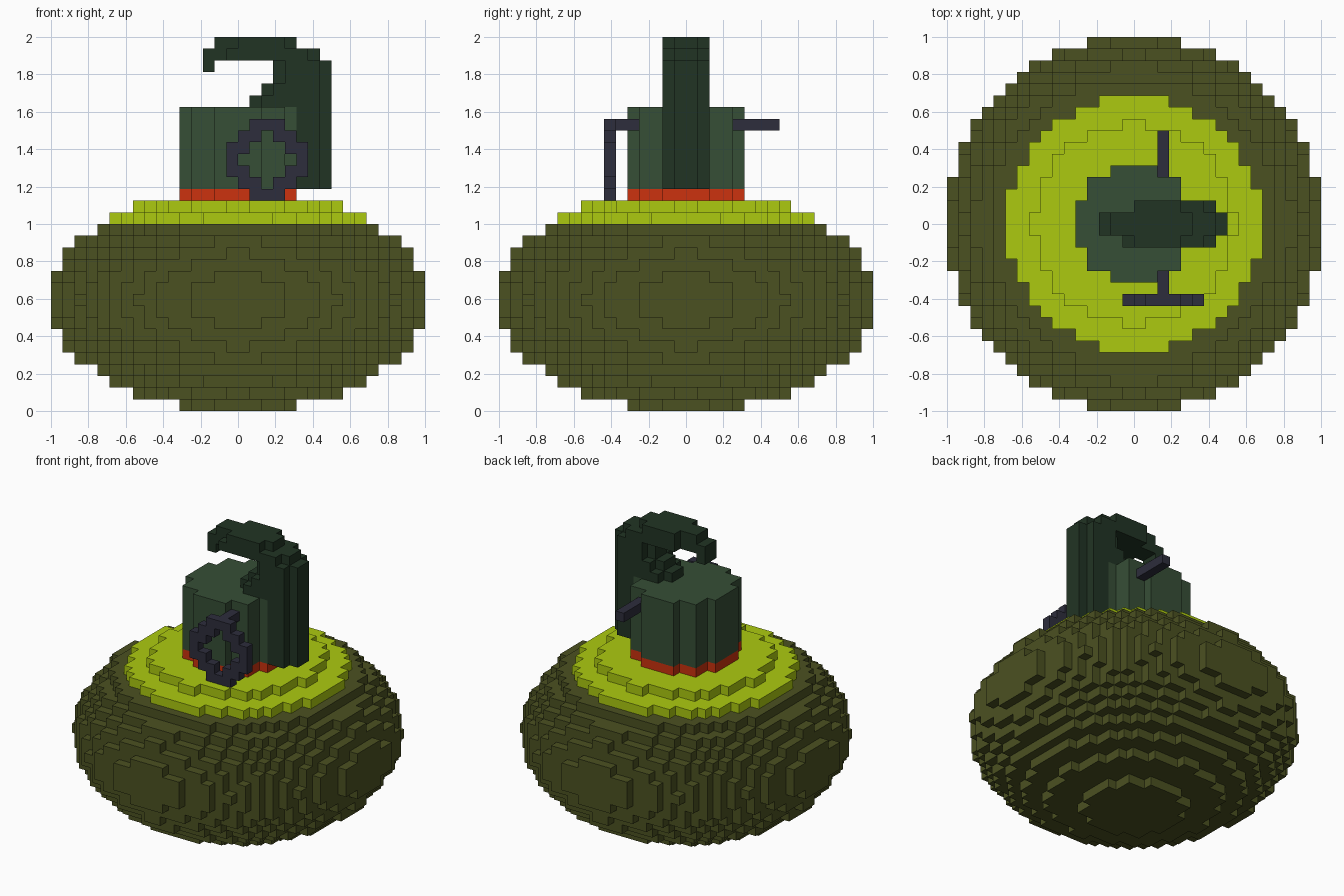
import bpy, bmesh

if "Cube" in bpy.data.objects:
    bpy.data.objects.remove(bpy.data.objects["Cube"])

V = 1 / 16  # voxel size


def mat(name, rgb):
    lin = [((c / 255 + 0.055) / 1.055) ** 2.4 if c > 10 else c / 255 / 12.92 for c in rgb]
    m = bpy.data.materials.new(name)
    m.diffuse_color = (*lin, 1)
    m.use_nodes = True
    m.node_tree.nodes["Principled BSDF"].inputs["Base Color"].default_value = m.diffuse_color
    return m


olive = mat("olive", (75, 81, 33))
lime = mat("lime", (172, 202, 16))
red = mat("red", (204, 50, 14))
green = mat("mid_green", (54, 78, 54))
dark = mat("dark_green", (33, 52, 36))
steel = mat("dark_steel", (45, 45, 60))

DIRS = {
    (1, 0, 0): ((1, 0, 0), (1, 1, 0), (1, 1, 1), (1, 0, 1)),
    (-1, 0, 0): ((0, 0, 0), (0, 0, 1), (0, 1, 1), (0, 1, 0)),
    (0, 1, 0): ((0, 1, 0), (0, 1, 1), (1, 1, 1), (1, 1, 0)),
    (0, -1, 0): ((0, 0, 0), (1, 0, 0), (1, 0, 1), (0, 0, 1)),
    (0, 0, 1): ((0, 0, 1), (1, 0, 1), (1, 1, 1), (0, 1, 1)),
    (0, 0, -1): ((0, 0, 0), (0, 1, 0), (1, 1, 0), (1, 0, 0)),
}


def build(name, cells, mats, rule=lambda z: 0):
    """Skin a set of voxels, keeping only its exposed faces."""
    bm = bmesh.new()
    verts = {}
    for c in sorted(cells):
        for d, corners in DIRS.items():
            if tuple(a + b for a, b in zip(c, d)) in cells:
                continue
            vs = []
            for k in corners:
                p = tuple(a + b for a, b in zip(c, k))
                if p not in verts:
                    verts[p] = bm.verts.new([a * V for a in p])
                vs.append(verts[p])
            bm.faces.new(vs).material_index = rule(c[2])
    me = bpy.data.meshes.new(name)
    bm.to_mesh(me)
    bm.free()
    for m in mats:
        me.materials.append(m)
    ob = bpy.data.objects.new(name, me)
    bpy.context.collection.objects.link(ob)


R = range(-16, 16)

# flattened round body: lime shoulder and red collar by height
body = {(x, y, z) for x in R for y in R for z in range(19)
        if ((x + .5) ** 2 + (y + .5) ** 2) / 256 + ((z - 9) / 9.5) ** 2 < 1}
build("body", body, [olive, lime, red],
      lambda z: 2 if z == 18 else 1 if z >= 16 else 0)

# fuse cylinder
fuse = {(x, y, z) for x in R for y in R for z in range(19, 26)
        if (x + .5) ** 2 + (y + .5) ** 2 < 26.2}
build("fuse_cylinder", fuse, [green])

# curved lever: x spans per layer for the middle and the thinner outer rows
middle = {26: (1, 7), 27: (2, 7), 28: (3, 7), 29: (3, 7), 30: (-3, 6), 31: (-2, 4)}
outer = {26: (2, 6), 27: (3, 6), 28: (4, 6), 29: (4, 6), 30: (0, 5), 31: (0, 3)}
for z in range(19, 26):
    middle[z], outer[z] = (5, 7), (5, 6)
lever = {(-3, -1, 29), (-3, 0, 29), (-1, -2, 30)}
for spans, rows in ((middle, (-1, 0)), (outer, (-2, 1))):
    lever |= {(x, y, z) for z, (a, b) in spans.items()
              for x in range(a, b + 1) for y in rows}
build("lever", lever, [dark])

# pull ring and the pin through the cylinder
ring = {(2 + i, -7, 21 + j) for i in range(-3, 4) for j in range(-3, 4)
        if 5 <= i * i + j * j <= 10}
build("pull_ring", ring, [steel])
build("pin_front", {(2, y, 24) for y in range(-7, -4 + 1)}, [steel])
build("pin_back", {(2, y, 24) for y in range(3, 8)}, [steel])
